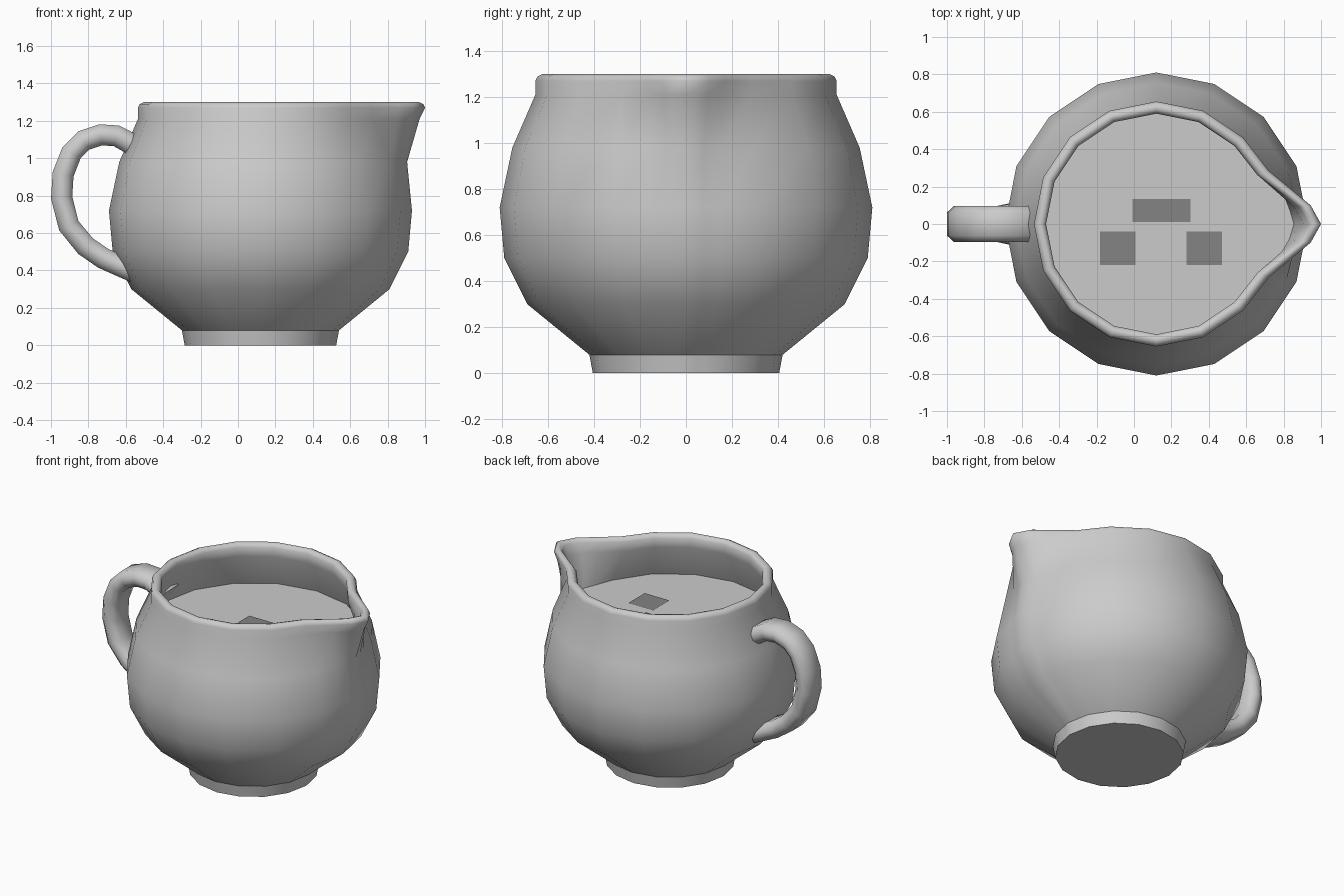
import bpy, bmesh, math
from mathutils import Vector

cube = bpy.data.objects.get("Cube")
if cube:
    bpy.data.objects.remove(cube, do_unlink=True)

CENTRE = 0.12      # x position of the pot's axis
SIDES = 16
LEVEL = 0.98       # height of the filling


def material(name, value):
    mat = bpy.data.materials.new(name)
    mat.use_nodes = True
    colour = (value, value, value, 1)
    mat.diffuse_color = colour
    mat.node_tree.nodes["Principled BSDF"].inputs["Base Color"].default_value = colour
    return mat


light_grey = material("light grey", 0.6)
dark_grey = material("dark grey", 0.23)


def loft(name, rings, mat, smooth_angle):
    """Bridge closed rings of points and cap both ends."""
    bm = bmesh.new()
    loops = [[bm.verts.new(p) for p in ring] for ring in rings]
    count = len(loops[0])
    for a, b in zip(loops, loops[1:]):
        for i in range(count):
            j = (i + 1) % count
            bm.faces.new((a[i], a[j], b[j], b[i]))
    bm.faces.new(loops[0][::-1])
    bm.faces.new(loops[-1])
    bmesh.ops.recalc_face_normals(bm, faces=bm.faces)
    mesh = bpy.data.meshes.new(name)
    bm.to_mesh(mesh)
    bm.free()
    mesh.materials.append(mat)
    obj = bpy.data.objects.new(name, mesh)
    bpy.context.collection.objects.link(obj)
    bpy.ops.object.select_all(action='DESELECT')
    obj.select_set(True)
    bpy.context.view_layer.objects.active = obj
    bpy.ops.object.shade_smooth_by_angle(angle=math.radians(smooth_angle))


# Outward pull of the pouring lip, by distance in columns from the +x column
LIP = {0: (0.225, 0), 0.25: (0.182, 0.037), 0.5: (0.115, 0.04), 1: (-0.005, 0.035)}
COLUMNS = [0, 0.25, 0.5, *range(1, SIDES), SIDES - 0.5, SIDES - 0.25]


def corner(i, r, z):
    angle = i * math.tau / SIDES
    return Vector((CENTRE + r * math.cos(angle), r * math.sin(angle), z))


def pot_ring(r, z, spout):
    """Polygon ring with its +x side pulled out into a pouring lip."""
    points = []
    for k in COLUMNS:
        low = math.floor(k)
        p = corner(low, r, z).lerp(corner(low + 1, r, z), k - low)
        dx, dy = LIP.get(min(k, SIDES - k), (0, 0))
        points.append(p + spout * Vector((dx, dy if k < SIDES / 2 else -dy, 0)))
    return points


# Foot
loft("foot", [pot_ring(0.405, 0, 0), pot_ring(0.42, 0.08, 0)], light_grey, 38)

# Bowl: belly, rolled rim and inner wall as (radius, height, spout amount),
# closed by the flat filling
profile = [
    (0.38, 0.1, 0), (0.42, 0.08, 0), (0.69, 0.30, 0), (0.79, 0.50, 0),
    (0.81, 0.72, 0), (0.755, 0.98, 0.13), (0.655, 1.21, 0.87),
    (0.655, 1.27, 1), (0.645, 1.29, 1), (0.625, 1.3, 1), (0.605, 1.295, 1),
    (0.59, 1.275, 1), (0.595, 1.21, 0.85), (0.69, LEVEL, 0.2),
]
loft("bowl", [pot_ring(*p) for p in profile], light_grey, 58)

# Handle: bevelled section swept along a path, flaring at its lower end
path = [Vector((x, 0, z)) for x, z in [
    (-0.53, 1.05), (-0.585, 1.085), (-0.65, 1.12), (-0.735, 1.125),
    (-0.825, 1.095), (-0.89, 1.03), (-0.935, 0.915), (-0.943, 0.79),
    (-0.905, 0.64), (-0.815, 0.53), (-0.72, 0.465), (-0.63, 0.425),
    (-0.55, 0.39)]]
section = [(0.062, 0.057), (0.097, 0.02), (0.097, -0.02), (0.062, -0.057),
           (-0.062, -0.057), (-0.097, -0.02), (-0.097, 0.02), (-0.062, 0.057)]
rings = []
for i, p in enumerate(path):
    tangent = (path[min(i + 1, len(path) - 1)] - path[max(i - 1, 0)]).normalized()
    normal = tangent.cross(Vector((0, 1, 0)))
    flare = 1.2 if p.x > -0.7 and p.z < 0.5 else 1
    rings.append([p + Vector((0, w * flare, 0)) + normal * t for w, t in section])
loft("handle", rings, light_grey, 60)


# Flat dark patches lying on the filling
def patch(name, x, y, width, depth):
    bpy.ops.mesh.primitive_plane_add(size=1, location=(x, y, LEVEL + 0.006))
    obj = bpy.context.object
    obj.name = name
    obj.scale = (width, depth, 1)
    obj.data.materials.append(dark_grey)


patch("bar_patch", 0.147, 0.072, 0.31, 0.125)
patch("square_patch_right", -0.087, -0.13, 0.19, 0.18)
patch("square_patch_left", 0.376, -0.13, 0.19, 0.18)
